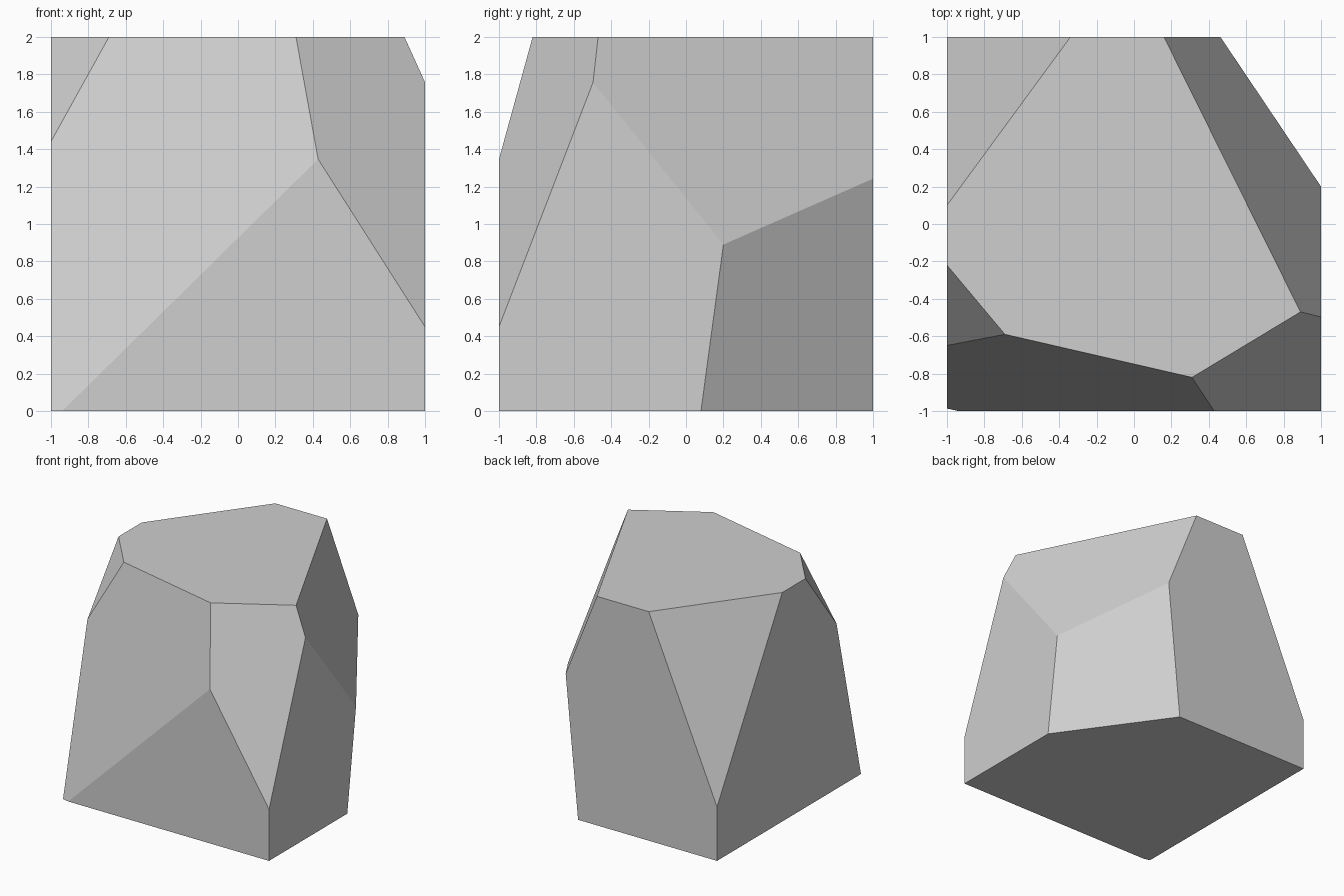
import bpy
import bmesh
from mathutils import Vector

default = bpy.data.objects.get("Cube")
if default:
    bpy.data.objects.remove(default, do_unlink=True)

# Stone colour
stone = bpy.data.materials.new("stone grey")
stone.use_nodes = True
grey = (0.62, 0.62, 0.62, 1)
stone.diffuse_color = grey
bsdf = next(n for n in stone.node_tree.nodes if n.type == 'BSDF_PRINCIPLED')
bsdf.inputs["Base Color"].default_value = grey

CENTRE = Vector((0, 0, 1))


def chip(bm, a, b, c):
    """Slice off everything outside the plane through three points and cap it."""
    a, b, c = Vector(a), Vector(b), Vector(c)
    normal = (b - a).cross(c - a).normalized()
    if normal.dot(CENTRE - a) > 0:
        normal.negate()
    cut = bmesh.ops.bisect_plane(
        bm, geom=bm.verts[:] + bm.edges[:] + bm.faces[:], dist=0.0001,
        plane_co=a, plane_no=normal, clear_outer=True)
    rim = [e for e in cut["geom_cut"] if isinstance(e, bmesh.types.BMEdge)]
    bmesh.ops.contextual_create(bm, geom=rim)


# Rock block
bm = bmesh.new()
bmesh.ops.create_cube(bm, size=2)
bmesh.ops.translate(bm, vec=CENTRE, verts=bm.verts)

chips = [
    # broad sloping front
    ((-0.69, -0.59, 2), (0.31, -0.82, 2), (-0.94, -1, 0)),
    # front left corner
    ((0.31, -0.82, 2), (0.89, -0.47, 2), (1, -1, 0.45)),
    # upper left side
    ((0.16, 1, 2), (0.89, -0.47, 2), (1, 0.2, 0.89)),
    # back left corner, undercut
    ((0.46, 1, 1.22), (1, 0.2, 0.89), (1, 0.08, 0)),
    # back right corner
    ((-1, 0.1, 2), (-0.34, 1, 2), (-1, 1, 0.47)),
    # small front right chip
    ((-0.69, -0.59, 2), (-1, -0.22, 2), (-1, -0.65, 1.44)),
]
for points in chips:
    chip(bm, *points)

bmesh.ops.recalc_face_normals(bm, faces=bm.faces)
mesh = bpy.data.meshes.new("rock")
bm.to_mesh(mesh)
bm.free()
mesh.materials.append(stone)
rock = bpy.data.objects.new("rock", mesh)
bpy.context.collection.objects.link(rock)
